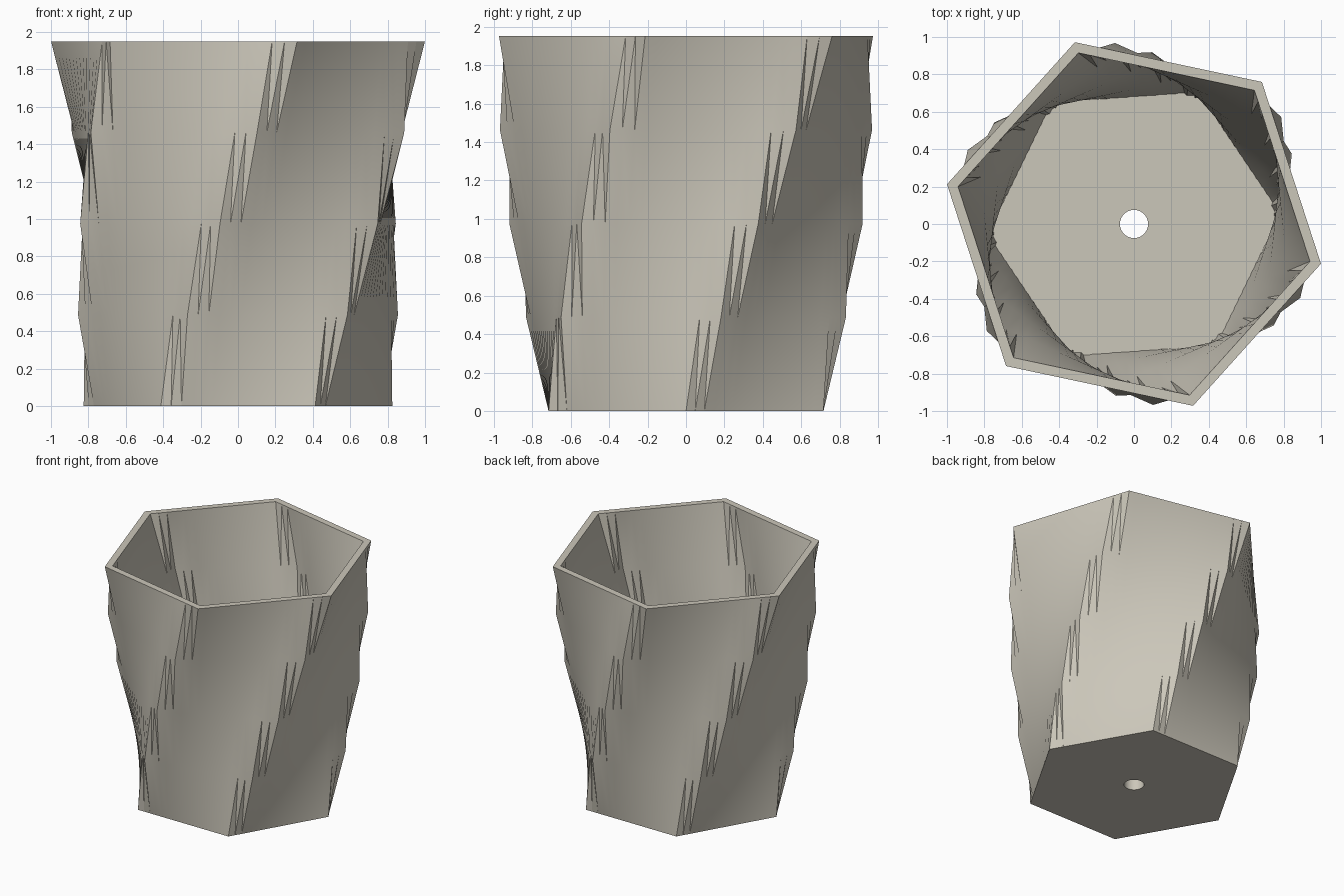
import bpy, bmesh
from math import atan2, cos, sin, pi, radians
from mathutils import Vector

cube = bpy.data.objects.get("Cube")
if cube:
    bpy.data.objects.remove(cube, do_unlink=True)

HEIGHT, SLICES, TWIST = 1.95, 4, radians(48)
R_BOTTOM, R_TOP, WALL = 0.825, 1.022, 0.06
SIDES, DIVS, SHIFT = 6, 15, 2
FLOOR_Z, HOLE_R = 0.16, 0.075

mat = bpy.data.materials.new("warm_stone")
mat.use_nodes = True
colour = (0.6, 0.57, 0.49, 1)
mat.diffuse_color = colour
mat.node_tree.nodes["Principled BSDF"].inputs["Base Color"].default_value = colour

bm = bmesh.new()


def hex_ring(t, inset):
    """Subdivided hexagon at height fraction t, turned by the twist."""
    r = R_BOTTOM + (R_TOP - R_BOTTOM) * t - inset
    corners = [Vector((r * cos(TWIST * t + k * 2 * pi / SIDES),
                       r * sin(TWIST * t + k * 2 * pi / SIDES), HEIGHT * t))
               for k in range(SIDES)]
    return [bm.verts.new(corners[k].lerp(corners[(k + 1) % SIDES], i / DIVS))
            for k in range(SIDES) for i in range(DIVS)]


def twisted_shell(inset):
    """Stacked rings joined by near-vertical triangles."""
    rings = [hex_ring(s / SLICES, inset) for s in range(SLICES + 1)]
    n = SIDES * DIVS
    for low, high in zip(rings, rings[1:]):
        for j in range(n):
            a, b = low[j], low[(j + 1) % n]
            c, d = high[(j - SHIFT) % n], high[(j + 1 - SHIFT) % n]
            bm.faces.new((a, b, c))
            bm.faces.new((b, d, c))
    return rings[0], rings[-1]


def join_rings(a, b):
    """Quads between two rings with matching vertices."""
    for i in range(len(a)):
        bm.faces.new((a[i - 1], a[i], b[i], b[i - 1]))


def hole_ring(ring, z):
    """Round ring with one vertex in line with each vertex of another ring."""
    return [bm.verts.new(Vector((v.co.x, v.co.y, 0)).normalized() * HOLE_R
                         + Vector((0, 0, z))) for v in ring]


# inner wall, trimmed at the floor
_, inner_top = twisted_shell(WALL)
cut = bmesh.ops.bisect_plane(bm, geom=bm.verts[:] + bm.edges[:] + bm.faces[:],
                             plane_co=(0, 0, FLOOR_Z), plane_no=(0, 0, 1),
                             clear_inner=True)
floor_ring = sorted((v for v in cut["geom_cut"] if isinstance(v, bmesh.types.BMVert)),
                    key=lambda v: atan2(v.co.y, v.co.x))

# outer wall and rim
outer_bottom, outer_top = twisted_shell(0)
join_rings(outer_top, inner_top)

# floor, drain hole and base
hole_top = hole_ring(floor_ring, FLOOR_Z)
join_rings(floor_ring, hole_top)
join_rings(hole_top, hole_ring(floor_ring, 0))
join_rings(outer_bottom, hole_ring(outer_bottom, 0))

bmesh.ops.recalc_face_normals(bm, faces=bm.faces[:])
mesh = bpy.data.meshes.new("twisted_planter")
bm.to_mesh(mesh)
bm.free()
mesh.materials.append(mat)
planter = bpy.data.objects.new("twisted_planter", mesh)
bpy.context.collection.objects.link(planter)

# smooth walls with crisp corners
mesh.shade_smooth()
mesh.set_sharp_from_angle(angle=radians(25))
